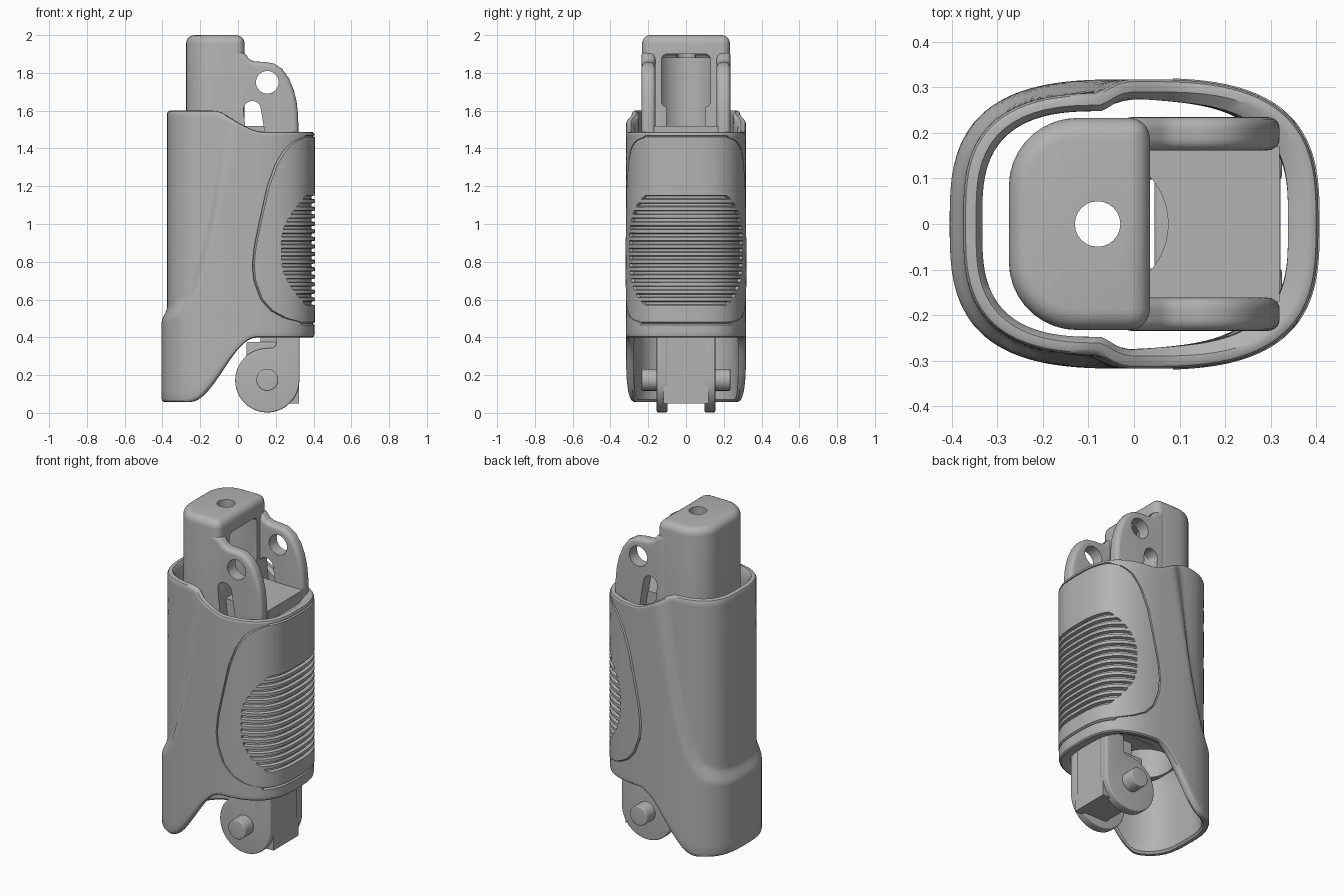
import bpy, bmesh
from math import sin, cos, pi, atan2, radians

cube = bpy.data.objects.get("Cube")
if cube:
    bpy.data.objects.remove(cube, do_unlink=True)

grey = bpy.data.materials.new("plain grey")
grey.use_nodes = True
grey.diffuse_color = (0.45, 0.45, 0.45, 1)
grey.node_tree.nodes["Principled BSDF"].inputs["Base Color"].default_value = (0.45, 0.45, 0.45, 1)


def activate(ob):
    bpy.ops.object.select_all(action='DESELECT')
    ob.select_set(True)
    bpy.context.view_layer.objects.active = ob


def make(name, verts, faces):
    bm = bmesh.new()
    vs = [bm.verts.new(v) for v in verts]
    for f in faces:
        bm.faces.new([vs[i] for i in f])
    bmesh.ops.recalc_face_normals(bm, faces=bm.faces)
    mesh = bpy.data.meshes.new(name)
    bm.to_mesh(mesh)
    bm.free()
    mesh.materials.append(grey)
    ob = bpy.data.objects.new(name, mesh)
    bpy.context.collection.objects.link(ob)
    return ob


def prism(name, pts, lo, hi, axis='y', bevel=0):
    """Extrude a closed outline along y (outline in xz) or z (outline in xy)."""
    n = len(pts)
    place = (lambda p, h: (p[0], h, p[1])) if axis == 'y' else (lambda p, h: (p[0], p[1], h))
    verts = [place(p, h) for h in (lo, hi) for p in pts]
    faces = [(i, (i + 1) % n, n + (i + 1) % n, n + i) for i in range(n)]
    ob = make(name, verts, faces + [tuple(range(n)), tuple(range(n, 2 * n))])
    if bevel:
        m = ob.modifiers.new("bevel", 'BEVEL')
        m.width, m.segments, m.limit_method, m.angle_limit = bevel, 5, 'ANGLE', radians(50)
        activate(ob)
        bpy.ops.object.modifier_apply(modifier=m.name)
    return ob


def arc(cx, cy, r, a0, a1, n):
    return [(cx + r * cos(radians(a0 + (a1 - a0) * i / n)),
             cy + r * sin(radians(a0 + (a1 - a0) * i / n))) for i in range(n + 1)]


def circle(cx, cy, r, n=40):
    return arc(cx, cy, r, 0, 360, n)[:-1]


def rect(x0, y0, x1, y1):
    return [(x0, y0), (x1, y0), (x1, y1), (x0, y1)]


def cut(ob, cutters):
    for c in cutters:
        m = ob.modifiers.new("cut", 'BOOLEAN')
        m.operation, m.solver, m.object = 'DIFFERENCE', 'EXACT', c
        activate(ob)
        bpy.ops.object.modifier_apply(modifier=m.name)


def lerp(a, b, t):
    return a + (b - a) * t


def step(a, b, x):
    t = min(1, max(0, (x - a) / (b - a)))
    return t * t * (3 - 2 * t)


def table(pts, x):
    for (x0, y0), (x1, y1) in zip(pts, pts[1:]):
        if x <= x1:
            return lerp(y0, y1, max(0, (x - x0) / (x1 - x0)))
    return pts[-1][1]


# ---- sleeve: oval shell with wavy rims, grip pad and ribs in one skin
A, B = 0.405, 0.318
PAD0, PAD1 = 0.48, 1.46
PAD_EDGE = [(.48, .34), (.5, .26), (.54, .185), (.6, .13), (.7, .093), (.78, .085), (.88, .095),
            (1.0, .12), (1.2, .165), (1.32, .21), (1.4, .26), (1.44, .31), (1.46, .36)]
CREASE = [(-.4, .52), (-.3, .57), (-.25, .65), (-.2, .8), (-.15, 1.0), (-.05, 1.6), (.1, 2.6)]


def top(x):
    return 1.6 - 0.112 * step(-.16, .14, x)


def bottom(x):
    return 0.058 + 0.34 * step(-.27, .1, x)


def radius(th):
    return (abs(cos(th) / A) ** 3 + abs(sin(th) / B) ** 3) ** (-1 / 3)


def pad_angle(z):
    x = table(PAD_EDGE, z)
    return atan2(B * (1 - (x / A) ** 3) ** (1 / 3), x)


def rib_angle(z):
    t = min(1, abs(z - .86) / .34)
    y = max(.17, .298 * (1 - t ** 3) ** (1 / 3))
    return atan2(y, A * (1 - (y / B) ** 3) ** (1 / 3))


# columns: (kind, fraction)
cols = [('low', i / 8) for i in range(9)]
cols += [('rib', i / 24) for i in range(25)]
cols += [('high', i / 8) for i in range(9)]
cols += [('groove', 0)] + [('back', i / 80) for i in range(81)] + [('groove', 1)]


def angle(kind, f, z):
    z = min(PAD1, max(PAD0, z))
    a, b = pad_angle(z), rib_angle(z)
    return {'low': lerp(-a, -b, f), 'rib': lerp(-b, b, f) * .975, 'high': lerp(b, a, f),
            'groove': lerp(a + .015, 2 * pi - a - .015, f),
            'back': lerp(a + .03, 2 * pi - a - .03, f)}[kind]


# rows: (height rule, reference height, inset, tag)
rows = [(lambda x, f=i / 8: lerp(bottom(x) + .02, .466, f), PAD0, 0, '') for i in range(9)]
rows.append((lambda x: .473, PAD0, 0, 'groove'))
levels = [(PAD0 + .085 * i / 7, 'pad') for i in range(8)]
for k in range(15):
    z = .57 + .04 * k
    levels += [(z, 'pad'), (z + .004, 'cut'), (z + .018, 'cut'), (z + .022, 'pad')]
levels += [(1.17 + (PAD1 - 1.17) * i / 18, 'pad') for i in range(19)]
rows += [(lambda x, z=z: z, z, 0, tag) for z, tag in levels]
rows.append((lambda x: 1.465, PAD1, 0, 'groove'))
rows += [(lambda x, f=i / 5: lerp(1.469, top(x) - .014, f), PAD1, 0, '') for i in range(6)]
rows += [(lambda x: top(x) - .004, PAD1, .005, ''), (lambda x: top(x), PAD1, .013, ''),
         (lambda x: top(x), PAD1, .028, '')]
rows += [(lambda x, f=i / 24: lerp(top(x) - .02, bottom(x) + .012, f),
          lerp(PAD1, PAD0, i / 24), .042, 'inner') for i in range(25)]
rows += [(lambda x: bottom(x), PAD0, .03, ''), (lambda x: bottom(x), PAD0, .012, ''),
         (lambda x: bottom(x) + .006, PAD0, .004, '')]

verts = []
for rule, ref, inset, tag in rows:
    for kind, f in cols:
        th = angle(kind, f, ref)
        r = radius(th)
        x = r * cos(th)
        z = rule(x)
        crease = table(CREASE, x)
        width = .045 + .25 * (crease - .52)
        r -= .03 * step(crease - width, crease + width, z) + inset
        in_pad = kind in ('low', 'rib', 'high')
        if tag == 'inner':
            r -= .025 * max(0, cos(th))
        elif tag == 'cut' and kind == 'rib':
            r -= .016
        elif (tag == 'groove' and in_pad) or (tag in ('pad', 'cut') and kind == 'groove'):
            r -= .01
        elif tag in ('pad', 'cut') and in_pad:
            r += .003
        verts.append((r * cos(th), r * sin(th), z))
n, m = len(cols), len(rows)
faces = [(i * n + j, i * n + (j + 1) % n, (i + 1) % m * n + (j + 1) % n, (i + 1) % m * n + j)
         for i in range(m) for j in range(n)]
make("sleeve", verts, faces)

# ---- cutters
bore = prism("bore_cutter", circle(-.08, 0, .155, 48), .3, 1.88, 'z')
top_hole = prism("top_hole_cutter", circle(-.08, 0, .05, 24), 1.8, 2.1, 'z')
window = prism("window_cutter", rect(-.08, 1.62, .2, 1.9), -.13, .13, 'y', .03)
cross_hole = prism("cross_hole_cutter", circle(.155, 1.75, .06), -.4, .4)
slot = prism("slot_cutter", [(.05, 1.4), (.155, 1.4)] + arc(.075, 1.605, .046, 10, 180, 14), -.4, .4)

# ---- core head: rounded column with a bore
outline = [(.035, -.233), (.035, .233)] + arc(-.125, .083, .15, 90, 180, 9) + arc(-.125, -.083, .15, 180, 270, 9)
head = prism("core_head", outline, .45, 2.0, 'z', .045)
cut(head, [bore, top_hole, window])

# ---- floor between the cheeks
floor = prism("core_floor", rect(.0, .45, .32, 1.52), -.17, .17)
cut(floor, [bore])

# ---- pair of cheeks with pin hole and slot
cheek_outline = [(-.03, .45), (.318, .45), (.32, 1.5), (.318, 1.58), (.31, 1.65), (.295, 1.71), (.27, 1.77),
                 (.235, 1.82), (.19, 1.85), (.14, 1.858), (.09, 1.86), (.06, 1.872), (.04, 1.9), (-.03, 1.93)]
for side, name in ((1, "left_cheek"), (-1, "right_cheek")):
    cheek = prism(name, cheek_outline, *sorted((side * .162, side * .235)), 'y', .025)
    cut(cheek, [cross_hole, slot])

for c in (bore, top_hole, window, cross_hole, slot):
    bpy.data.objects.remove(c, do_unlink=True)

# ---- lower link: two rounded side plates, web, neck and pin
plate = arc(.155, .172, .17, 95, 360, 34) + [(.325, .55), (.2, .55), (.2, .36), (.19, .345)]
for side, name in ((1, "left_link_plate"), (-1, "right_link_plate")):
    prism(name, plate, *sorted((side * .098, side * .155)), 'y', .008)
prism("link_web", rect(.12, .05, .322, .55), -.12, .12)
prism("link_neck", rect(.045, .2, .25, .375), -.13, .13, 'y', .01)
prism("pivot_pin", circle(.155, .175, .058), -.235, .235, 'y', .006)

# ---- smooth shading with crisp edges
bpy.ops.object.select_all(action='DESELECT')
for ob in bpy.context.scene.objects:
    if ob.type == 'MESH' and ob.data.materials and ob.data.materials[0] == grey:
        ob.select_set(True)
        bpy.context.view_layer.objects.active = ob
bpy.ops.object.shade_smooth_by_angle(angle=radians(35))
